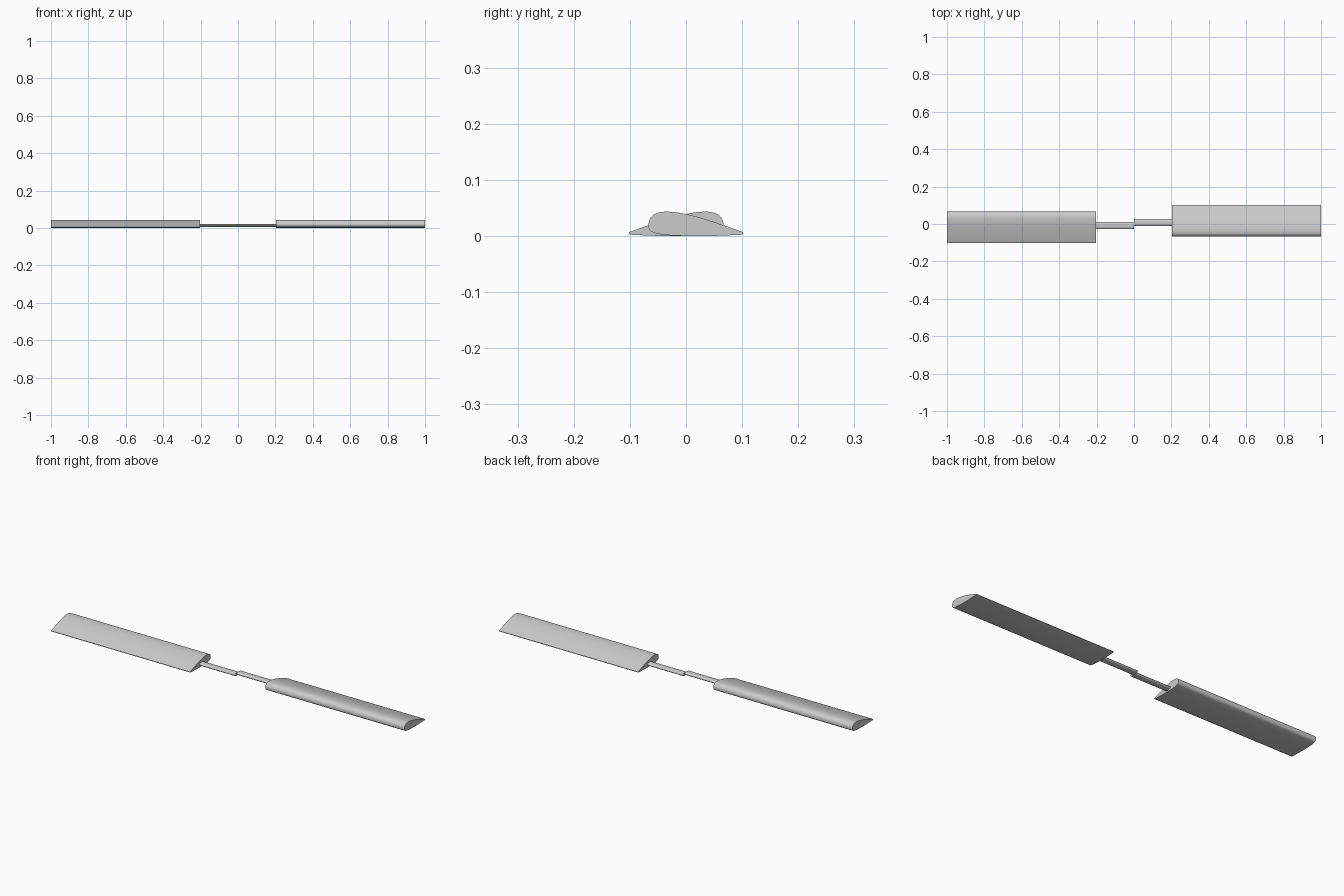
import bpy, bmesh, math

if "Cube" in bpy.data.objects:
    bpy.data.objects.remove(bpy.data.objects["Cube"])

grey = bpy.data.materials.new("light_grey")
grey.diffuse_color = (0.6, 0.6, 0.6, 1)
grey.use_nodes = True
grey.node_tree.nodes["Principled BSDF"].inputs["Base Color"].default_value = grey.diffuse_color


def bezier(p, n):
    """Sample a cubic curve, leaving out its last point."""
    out = []
    for i in range(n):
        t = i / n
        w = ((1 - t) ** 3, 3 * t * (1 - t) ** 2, 3 * t * t * (1 - t), t ** 3)
        out.append(tuple(sum(k * q[a] for k, q in zip(w, p)) for a in (0, 1)))
    return out


def extrude_profile(name, profile, x0, x1, turned):
    """Extrude a y-z profile along x, optionally turned half way round z."""
    s = -1 if turned else 1
    bm = bmesh.new()
    ends = [[bm.verts.new((s * x, s * y, z)) for y, z in profile] for x in (x0, x1)]
    n = len(profile)
    for i in range(n):
        j = (i + 1) % n
        bm.faces.new((ends[0][i], ends[0][j], ends[1][j], ends[1][i]))
    for ring in ends:
        bm.faces.new(ring)
    bmesh.ops.recalc_face_normals(bm, faces=bm.faces)
    mesh = bpy.data.meshes.new(name)
    bm.to_mesh(mesh)
    bm.free()
    mesh.materials.append(grey)
    ob = bpy.data.objects.new(name, mesh)
    bpy.context.collection.objects.link(ob)
    bpy.ops.object.select_all(action='DESELECT')
    ob.select_set(True)
    bpy.context.view_layer.objects.active = ob
    bpy.ops.object.shade_smooth_by_angle(angle=math.radians(35))


# Airfoil: round leading edge, long sloping top, nearly flat underside
airfoil = (
    bezier([(-0.067, 0.019), (-0.067, 0.036), (-0.055, 0.044), (-0.035, 0.044)], 10)
    + bezier([(-0.035, 0.044), (0.0, 0.044), (0.05, 0.026), (0.100, 0.008)], 14)
    + bezier([(0.100, 0.008), (0.103, 0.007), (0.103, 0.004), (0.100, 0.003)], 4)
    + bezier([(0.100, 0.003), (0.06, 0.001), (0.02, -0.001), (-0.03, 0.002)], 8)
    + bezier([(-0.03, 0.002), (-0.055, 0.004), (-0.067, 0.007), (-0.067, 0.019)], 10)
)
low = min(z for y, z in airfoil)
airfoil = [(y, z - low) for y, z in airfoil]

# Oval spar section
spar = [(0.008 + 0.019 * math.cos(a), 0.0145 + 0.008 * math.sin(a))
        for a in (math.tau * i / 32 for i in range(32))]

for side, turned in (("right", False), ("left", True)):
    extrude_profile(side + "_blade", airfoil, 0.203, 1.0, turned)
    extrude_profile(side + "_spar", spar, 0.0, 0.21, turned)
